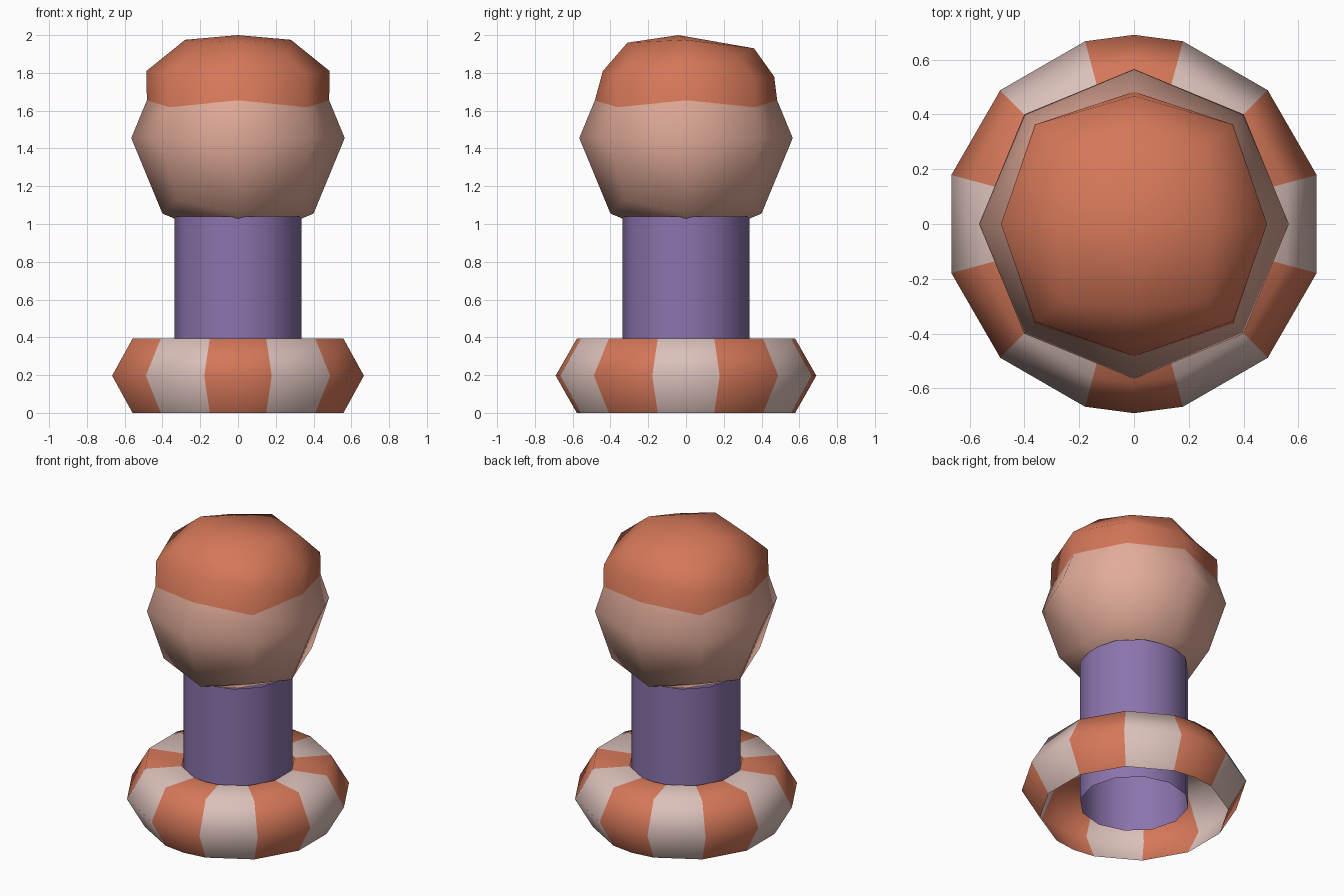
import bpy
import math

if "Cube" in bpy.data.objects:
    bpy.data.objects.remove(bpy.data.objects["Cube"])


def material(name, rgb):
    m = bpy.data.materials.new(name)
    m.diffuse_color = (*rgb, 1)
    m.use_nodes = True
    m.node_tree.nodes["Principled BSDF"].inputs["Base Color"].default_value = m.diffuse_color
    return m


ORANGE = material("orange", (0.66, 0.185, 0.098))
PEACH = material("peach", (0.76, 0.41, 0.32))
PALE = material("pale_pink", (0.71, 0.53, 0.49))
PURPLE = material("purple", (0.26, 0.175, 0.42))


def build(name, verts, faces, mats, indices=None):
    me = bpy.data.meshes.new(name)
    me.from_pydata(verts, [], faces)
    for m in mats:
        me.materials.append(m)
    for i, p in enumerate(me.polygons):
        p.use_smooth = True
        if indices:
            p.material_index = indices[i]
    me.update()
    ob = bpy.data.objects.new(name, me)
    bpy.context.collection.objects.link(ob)
    return ob


def polar(r, deg, z):
    a = math.radians(deg)
    return (r * math.cos(a), r * math.sin(a), z)


# Striped base ring: open underneath, outer half of a hexagonal torus
angles = sorted([15 + 30 * i for i in range(12)] + [90, 270])
profile = [(0.578, 0.0), (0.69, 0.197), (0.578, 0.393), (0.35, 0.393)]
n = len(angles)
verts = [polar(r, a, z) for r, z in profile for a in angles]
faces, idx = [], []
for j in range(len(profile) - 1):
    for i in range(n):
        k = (i + 1) % n
        faces.append((j * n + i, j * n + k, (j + 1) * n + k, (j + 1) * n + i))
        idx.append(int((angles[i] - 15) // 30) % 2)
build("base_ring", verts, faces, [ORANGE, PALE], idx)

# Open tube body
n = 12
verts = [polar(0.335, 30 * i, z) for z in (0.07, 1.04) for i in range(n)]
faces = [(i, (i + 1) % n, n + (i + 1) % n, n + i) for i in range(n)]
build("body_tube", verts, faces, [PURPLE])


# Head and cap: rings of 8 points, given as front, front corner, side,
# back corner, back, and mirrored across x
def ring(front, fcorner, side, bcorner, back):
    def flip(p):
        return (-p[0], p[1], p[2])
    return [front, fcorner, side, bcorner, back,
            flip(bcorner), flip(side), flip(fcorner)]


def even(r, rz, c, cz):
    return ring((0, -r, rz), (c, -c, cz), (r, 0, rz), (c, c, cz), (0, r, rz))


rings = [
    even(0.40, 1.055, 0.326, 1.129),      # underside
    even(0.565, 1.455, 0.40, 1.455),      # widest
    even(0.4825, 1.655, 0.363, 1.618),    # cap edge
    ring((0, -0.44, 1.81), (0.362, -0.355, 1.79), (0.485, 0, 1.81),
         (0.36, 0.363, 1.765), (0, 0.467, 1.78)),
    ring((0, -0.31, 1.96), (0.26, -0.28, 1.895), (0.28, 0, 1.975),
         (0.26, 0.28, 1.89), (0, 0.36, 1.93)),
]
verts = [p for r in rings for p in r]
bottom, top = len(verts), len(verts) + 1
verts += [(0, 0, 0.89), (0, -0.04, 2.0)]
faces, idx = [], []


def add(face, colour):
    faces.append(face)
    idx.append(colour)


for j in range(4):
    colour = 0 if j < 2 else 1
    for i in range(8):
        k = (i + 1) % 8
        a, b, c, d = j * 8 + i, j * 8 + k, j * 8 + 8 + k, j * 8 + 8 + i
        if i % 2 == 0:
            add((a, b, c), colour)
            add((a, c, d), colour)
        else:
            add((a, b, d), colour)
            add((b, c, d), colour)
for i in range(0, 8, 2):
    k = (i + 2) % 8
    add((bottom, k, i), 0)
    add((k, i + 1, i), 0)
    add((top, 32 + i, 32 + k), 1)
    add((32 + i, 33 + i, 32 + k), 1)
build("head_with_cap", verts, faces, [PEACH, ORANGE], idx)
